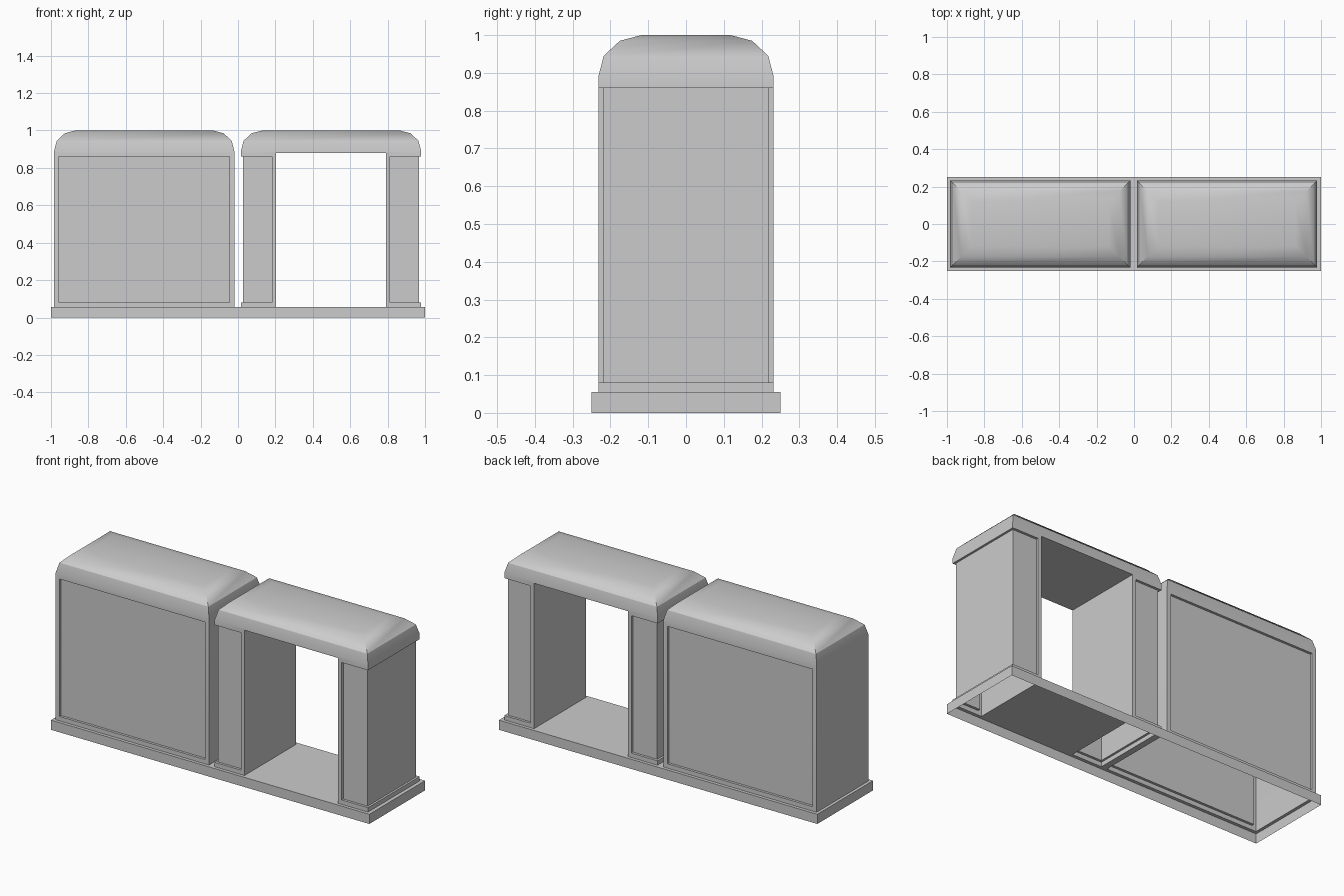
import bpy, bmesh, math

if "Cube" in bpy.data.objects:
    bpy.data.objects.remove(bpy.data.objects["Cube"])

Y = 0.232            # half depth of the cabinets
RY = 0.218           # half depth of the recessed panels
Z0, Z1, Z2, Z3 = 0.055, 0.08, 0.86, 0.89   # base top, panel bottom, panel top, cap spring line
CAP = [(0, Z3), (0.014, 0.945), (0.057, 0.985), (0.114, 1.0)]   # cap curve: inset, height


def face(bm, pts):
    bm.faces.new([bm.verts.new(p) for p in pts])


def walls(bm, plan, z0, z1):
    """Vertical walls along an open plan polyline."""
    for (ax, ay), (bx, by) in zip(plan, plan[1:]):
        face(bm, [(ax, ay, z0), (bx, by, z0), (bx, by, z1), (ax, ay, z1)])


def flat(bm, x0, x1, y0, y1, z):
    face(bm, [(x0, y0, z), (x1, y0, z), (x1, y1, z), (x0, y1, z)])


def cap(bm, x0, x1):
    """Rounded mitred lid lofted from shrinking rectangles."""
    rings = [[(x0 + i, -Y + i, z), (x1 - i, -Y + i, z), (x1 - i, Y - i, z), (x0 + i, Y - i, z)]
             for i, z in CAP]
    for a, b in zip(rings, rings[1:]):
        for k in range(4):
            n = (k + 1) % 4
            face(bm, [a[k], a[n], b[n], b[k]])
    face(bm, rings[-1])


def finish(bm, name):
    bmesh.ops.remove_doubles(bm, verts=bm.verts, dist=1e-5)
    bmesh.ops.recalc_face_normals(bm, faces=bm.faces)
    me = bpy.data.meshes.new(name)
    bm.to_mesh(me)
    bm.free()
    ob = bpy.data.objects.new(name, me)
    bpy.context.collection.objects.link(ob)
    bpy.ops.object.select_all(action='DESELECT')
    ob.select_set(True)
    bpy.context.view_layer.objects.active = ob
    bpy.ops.object.shade_smooth_by_angle(angle=math.radians(32))


LX0, LX1 = -0.983, -0.02      # closed cabinet
RX0, RX1 = 0.016, 0.979       # open cabinet
OX0, OX1, OZ = 0.203, 0.792, 0.88   # opening

# Plinth: skirt and top, open underneath the cabinets
bm = bmesh.new()
walls(bm, [(-1, -.25), (1, -.25), (1, .25), (-1, .25), (-1, -.25)], 0, Z0)
xs = [-1, LX0, LX1, RX0, OX0, OX1, RX1, 1]
for i, (a, b) in enumerate(zip(xs, xs[1:])):
    flat(bm, a, b, -.25, -Y, Z0)
    flat(bm, a, b, Y, .25, Z0)
    if i % 2 == 0 and i != 4 or (a, b) == (OX0, OX1):
        flat(bm, a, b, -Y, Y, Z0)
finish(bm, "plinth")

# Closed cabinet: plain ends, recessed panel front and back
bm = bmesh.new()
cap(bm, LX0, LX1)
for x in (LX0, LX1):
    walls(bm, [(x, -Y), (x, Y)], Z0, Z3)
outer = [(LX0, Z0), (LX1, Z0), (LX1, Z3), (LX0, Z3)]
inner = [(LX0 + .025, Z1), (LX1 - .025, Z1), (LX1 - .025, Z2), (LX0 + .025, Z2)]
for s in (-1, 1):
    for k in range(4):
        n = (k + 1) % 4
        (ax, az), (bx, bz), (cx, cz), (dx, dz) = outer[k], outer[n], inner[n], inner[k]
        face(bm, [(ax, s*Y, az), (bx, s*Y, bz), (cx, s*Y, cz), (dx, s*Y, dz)])
        face(bm, [(dx, s*Y, dz), (cx, s*Y, cz), (cx, s*RY, cz), (dx, s*RY, dz)])
    face(bm, [(x, s*RY, z) for x, z in inner])
finish(bm, "closed_cabinet")

# Open cabinet: two recessed pillars under a lid
bm = bmesh.new()
cap(bm, RX0, RX1)
for xo, xi, d in ((RX0, OX0, 1), (RX1, OX1, -1)):
    strip, rec = xi - d * .022, xo + d * .012
    foot = [(xi, -Y), (strip, -Y), (xo, -Y), (xo, Y), (strip, Y), (xi, Y)]
    shaft = [(strip, -Y), (strip, -RY), (rec, -RY), (rec, RY), (strip, RY), (strip, Y)]
    walls(bm, foot, Z0, Z1)
    walls(bm, [(xi, -Y)] + shaft + [(xi, Y)], Z1, Z2)
    walls(bm, [(xi, -Y), (xi, Y)], Z0, OZ)
    walls(bm, [(xo, -Y), (xo, Y)], Z2, Z3)
    for z in (Z1, Z2):
        face(bm, [(x, y, z) for x, y in foot[1:5] + shaft[4:0:-1]])
for s in (-1, 1):
    face(bm, [(x, s*Y, z) for x, z in ((RX0, Z2), (OX0, Z2), (OX0, OZ), (OX1, OZ),
                                       (OX1, Z2), (RX1, Z2), (RX1, Z3), (RX0, Z3))])
flat(bm, OX0, OX1, -Y, Y, OZ)
finish(bm, "open_cabinet")
